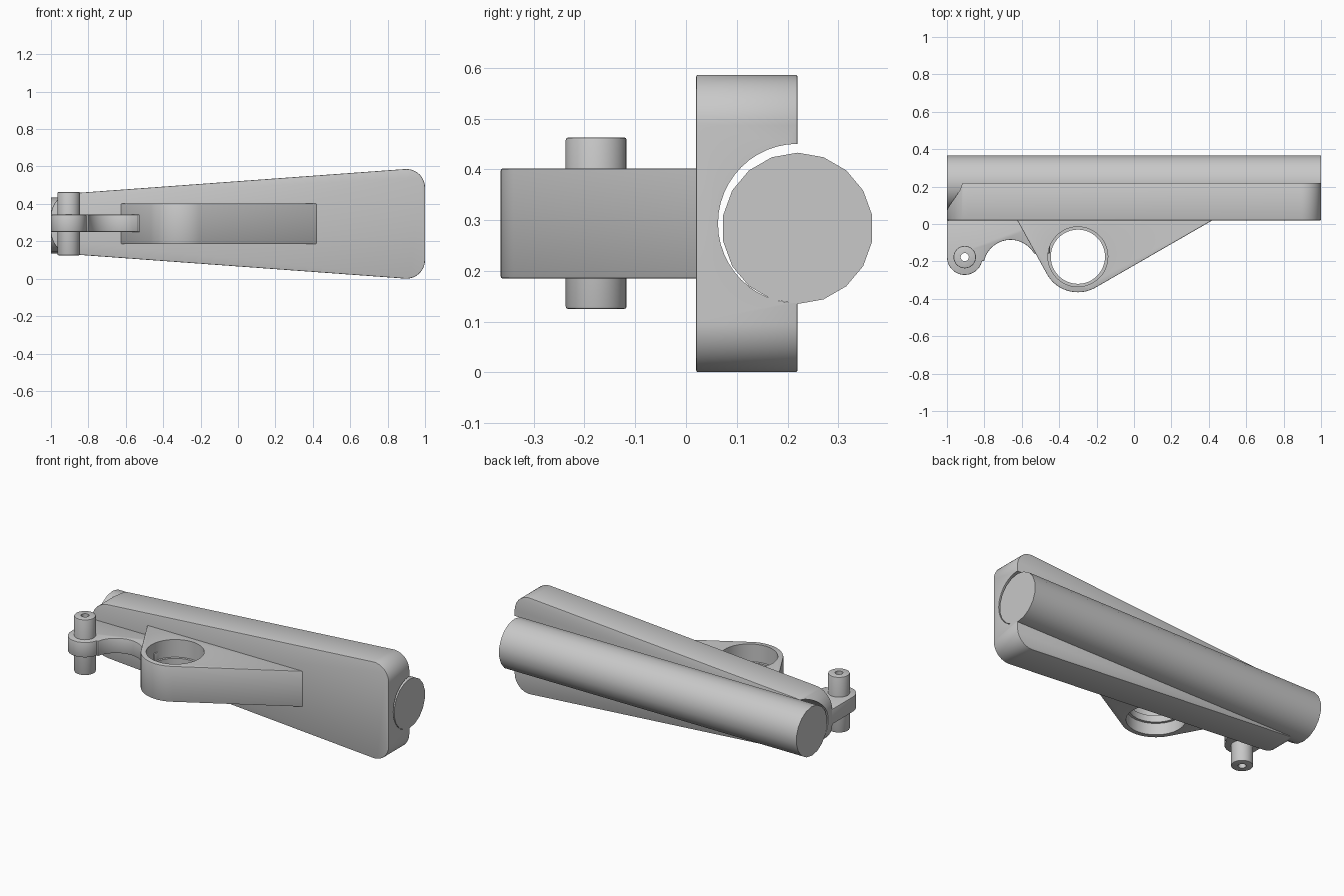
import bpy, bmesh
from math import sin, cos, radians

if "Cube" in bpy.data.objects:
    bpy.data.objects.remove(bpy.data.objects["Cube"], do_unlink=True)

grey = bpy.data.materials.new("plain grey")
grey.use_nodes = True
grey.diffuse_color = (0.58, 0.58, 0.58, 1)
grey.node_tree.nodes["Principled BSDF"].inputs["Base Color"].default_value = grey.diffuse_color


def arc(center, r, start, end, steps=16):
    """Points along a circular arc, angles in degrees."""
    angles = [radians(start + (end - start) * i / steps) for i in range(steps + 1)]
    return [(center[0] + r * cos(a), center[1] + r * sin(a)) for a in angles]


def circle(center, r, sides, start=0):
    return arc(center, r, start, start + 360, sides)[:-1]


def activate(obj):
    bpy.ops.object.select_all(action='DESELECT')
    obj.select_set(True)
    bpy.context.view_layer.objects.active = obj


def prism(name, outline, axis, low, high, bevel=0):
    """Extrude a flat outline along an axis, optionally softening its rims."""
    place = {"x": lambda u, v, w: (w, u, v),
             "y": lambda u, v, w: (u, w, v),
             "z": lambda u, v, w: (u, v, w)}[axis]
    bm = bmesh.new()
    base = bm.faces.new([bm.verts.new(place(u, v, low)) for u, v in outline])
    extruded = bmesh.ops.extrude_face_region(bm, geom=[base], use_keep_orig=True)
    moved = [g for g in extruded["geom"] if isinstance(g, bmesh.types.BMVert)]
    bmesh.ops.translate(bm, verts=moved, vec=place(0, 0, high - low))
    bmesh.ops.recalc_face_normals(bm, faces=bm.faces)
    mesh = bpy.data.meshes.new(name)
    bm.to_mesh(mesh)
    bm.free()
    mesh.materials.append(grey)
    obj = bpy.data.objects.new(name, mesh)
    bpy.context.collection.objects.link(obj)
    if bevel:
        activate(obj)
        mod = obj.modifiers.new("soft rims", 'BEVEL')
        mod.width, mod.segments = bevel, 2
        mod.limit_method, mod.angle_limit = 'ANGLE', radians(50)
        bpy.ops.object.modifier_apply(modifier=mod.name)
    return obj


def cut(obj, outline, axis, low, high):
    cutter = prism("cutter", outline, axis, low, high)
    cutter.hide_render = True
    activate(obj)
    mod = obj.modifiers.new("cut", 'BOOLEAN')
    mod.operation, mod.solver, mod.object = 'DIFFERENCE', 'EXACT', cutter
    bpy.ops.object.modifier_apply(modifier=mod.name)
    bpy.data.objects.remove(cutter, do_unlink=True)


# Tapered backing plate with a round groove for the bar
mid = 0.2935
upper = arc((0.9, 0.4865), 0.1, 0, 94) + arc((-0.88, 0.337), 0.12, 94, 180)
lower = [(x, 2 * mid - z) for x, z in reversed(upper)]
plate = prism("tapered_plate", upper + lower, "y", 0.02, 0.22, 0.004)
cut(plate, circle((0.22, mid), 0.157, 48), "x", -1.1, 1.1)

# Long round bar lying in the groove
bar = prism("round_bar", circle((0.22, 0.284), 0.149, 18, 90), "x", -1, 1)

# Triangular bracket with a stepped bore
eye = (-0.3, -0.175)
bracket = prism("bracket", [(-0.63, 0.03)] + arc(eye, 0.19, 209.7, 299.9, 24)
                + [(0.42, 0.02), (0.42, 0.03)], "z", 0.185, 0.402, 0.004)
cut(bracket, circle(eye, 0.145, 48), "z", 0.1, 0.5)
for low, high in ((0.295, 0.5), (0.1, 0.255)):
    cut(bracket, circle(eye, 0.16, 48), "z", low, high)

# Curved link carrying the pin
pivot = (-0.905, -0.177)
link = prism("curved_link", [(-1, 0.03)] + arc(pivot, 0.095, 180, 348, 24)
             + arc((-0.66, -0.23), 0.145, 168, 30, 24)
             + [(-0.45, -0.157), (-0.45, 0.03)], "z", 0.25, 0.342, 0.004)

# Hollow pivot pin
pin = prism("pivot_pin", circle(pivot, 0.06, 32), "z", 0.125, 0.463, 0.005)
for part in (link, pin):
    cut(part, circle(pivot, 0.022, 20), "z", 0, 0.6)

for part in (plate, bar, bracket, link, pin):
    activate(part)
    bpy.ops.object.shade_smooth_by_angle(angle=radians(30))
